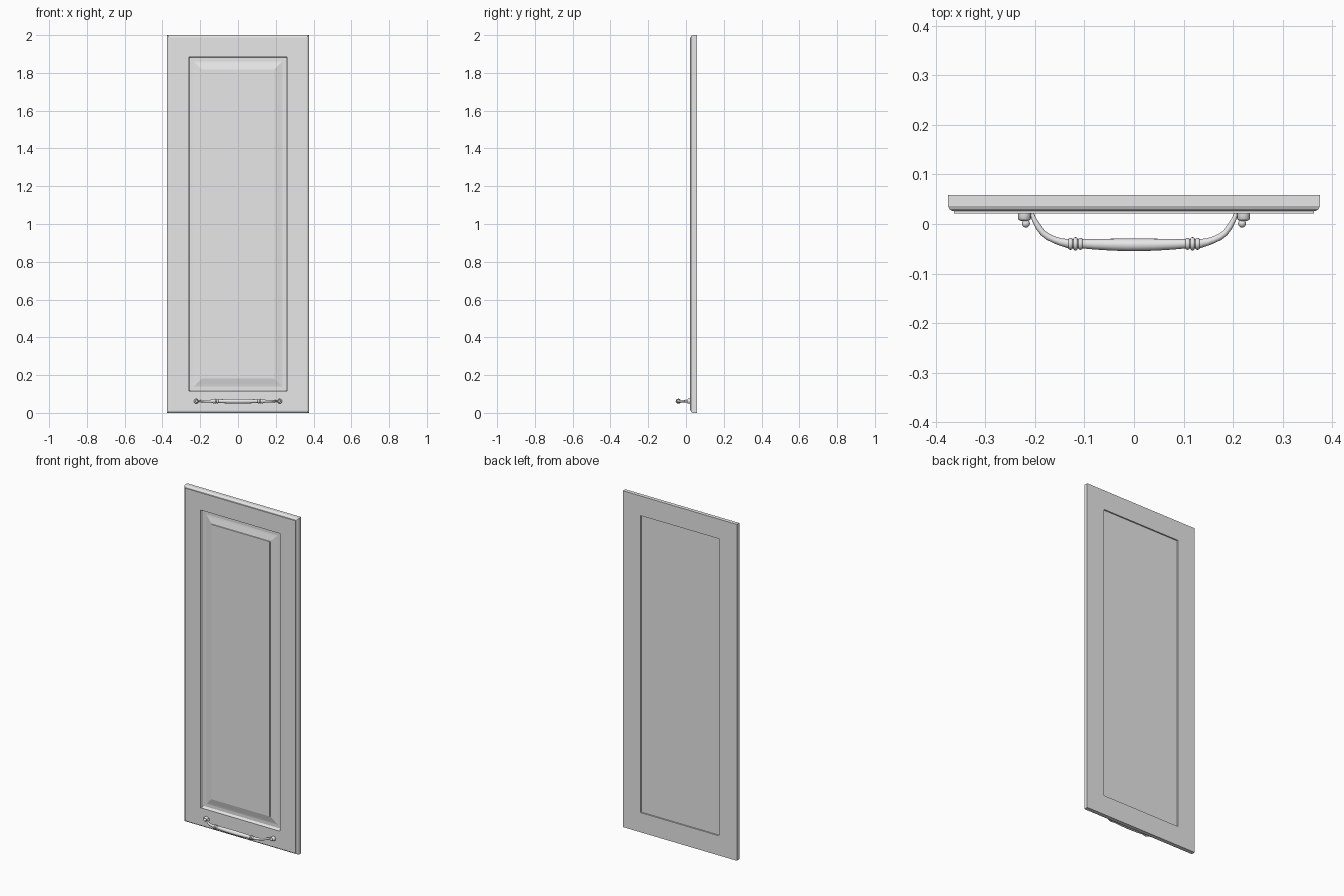
import bpy, bmesh, math
from mathutils import Vector

cube = bpy.data.objects.get("Cube")
if cube:
    bpy.data.objects.remove(cube)


def material(name, value):
    m = bpy.data.materials.new(name)
    m.use_nodes = True
    m.diffuse_color = (value, value, value, 1)
    m.node_tree.nodes["Principled BSDF"].inputs["Base Color"].default_value = m.diffuse_color
    return m


GREY = material("plain grey", 0.8)


def finish(name, bm, angle=None, mirror=False):
    bmesh.ops.recalc_face_normals(bm, faces=bm.faces)
    me = bpy.data.meshes.new(name)
    bm.to_mesh(me)
    bm.free()
    me.materials.append(GREY)
    ob = bpy.data.objects.new(name, me)
    bpy.context.collection.objects.link(ob)
    if mirror:
        mod = ob.modifiers.new("Mirror", 'MIRROR')
        mod.use_mirror_merge = False
    if angle:
        bpy.ops.object.select_all(action='DESELECT')
        ob.select_set(True)
        bpy.context.view_layer.objects.active = ob
        bpy.ops.object.shade_smooth_by_angle(angle=math.radians(angle))
    return ob


def skin(bm, rings):
    """Join consecutive vertex rings and cap both ends."""
    for a, b in zip(rings, rings[1:]):
        n = len(a)
        for i in range(n):
            bm.faces.new((a[i], a[(i + 1) % n], b[(i + 1) % n], b[i]))
    bm.faces.new(rings[0])
    bm.faces.new(rings[-1])


def nested_rectangles(name, profile):
    """Sweep an (inset, y) profile around the door outline."""
    bm = bmesh.new()
    rings = []
    for inset, y in profile:
        w, lo, hi = 0.375 - inset, inset, 2 - inset
        rings.append([bm.verts.new(p) for p in
                      ((-w, y, lo), (w, y, lo), (w, y, hi), (-w, y, hi))])
    skin(bm, rings)
    return finish(name, bm)


def sweep(name, path, mirror=True, z=0.062, sides=16, angle=40):
    """Round tube through (x, y, radius) points in a level plane."""
    bm = bmesh.new()
    pts = [Vector((x, y, z)) for x, y, r in path]
    rings = []
    for i, (x, y, r) in enumerate(path):
        tangent = (pts[min(i + 1, len(pts) - 1)] - pts[max(i - 1, 0)]).normalized()
        side = Vector((-tangent.y, tangent.x, 0))
        rings.append([bm.verts.new(pts[i] + r * (math.cos(t) * side + math.sin(t) * Vector((0, 0, 1))))
                      for t in (math.tau * k / sides for k in range(sides))])
    skin(bm, rings)
    return finish(name, bm, angle, mirror)


# Door: back recess, outer edge moulding, front frame, raised centre panel
nested_rectangles("door", [
    (0.117, 0.050), (0.117, 0.058), (0, 0.058), (0, 0.036),
    (0.003, 0.030), (0.007, 0.027), (0.012, 0.026), (0.012, 0.021),
    (0.115, 0.021), (0.115, 0.026), (0.119, 0.036), (0.122, 0.038),
    (0.140, 0.038), (0.150, 0.036), (0.182, 0.028), (0.183, 0.024)])

# Handle: grip swelling toward the middle
sweep("handle_grip", [(0.0062 * i * 2 - 0.1054 + 0.0062, -0.042 + 0.002 * (abs(i - 8) / 8) ** 2,
                       0.0125 - 0.003 * (abs(i - 8) / 8) ** 2) for i in range(17)], mirror=False)

# Curved arms from the door to the collars
sweep("handle_arms", [
    (0.206, 0.021, 0.004), (0.201, 0.008, 0.005), (0.193, -0.006, 0.006),
    (0.184, -0.018, 0.0063), (0.173, -0.026, 0.0065), (0.160, -0.032, 0.0068),
    (0.147, -0.0365, 0.0075), (0.130, -0.040, 0.0095), (0.098, -0.040, 0.0095)])

# Three beads in each collar
for n, x in enumerate((0.108, 0.118, 0.128)):
    sweep("handle_bead_%d" % (n + 1), [
        (x + 0.0045 * math.sin(t), -0.040, 0.009 + (0.0045 if n == 1 else 0.003) * math.cos(t))
        for t in (math.radians(a) for a in range(-90, 91, 30))])

# Round mounting feet with small knobs
sweep("handle_feet", [(0.221, 0.021, 0.013), (0.221, 0.011, 0.013),
                      (0.221, 0.008, 0.011), (0.221, 0.006, 0.006)])
sweep("handle_foot_knobs", [
    (0.218, 0.001 - 0.008 * math.sin(t), 0.0005 + 0.0075 * math.cos(t))
    for t in (math.radians(a) for a in range(-90, 91, 20))])
